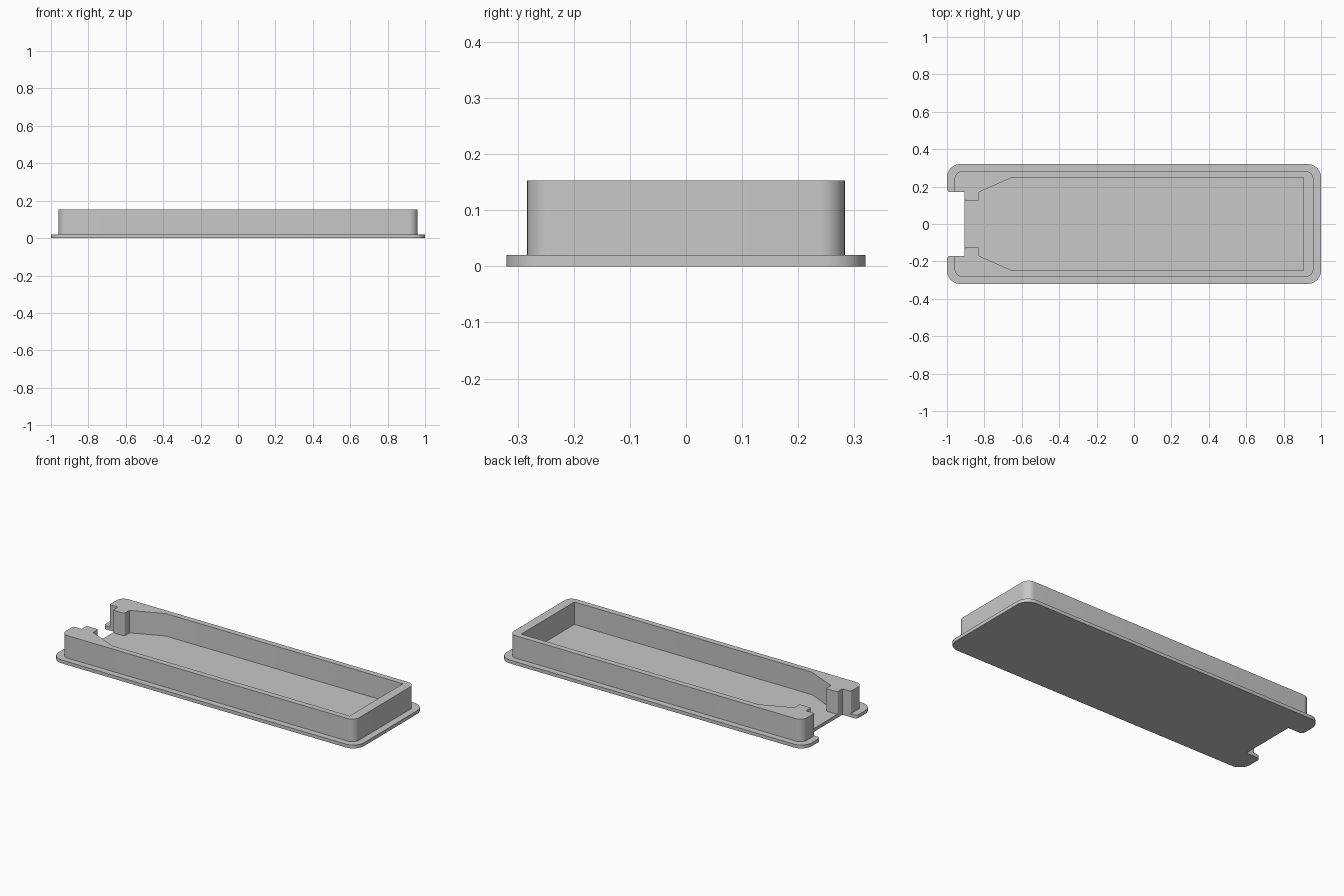
import bpy, bmesh, math
from mathutils import Vector

cube = bpy.data.objects.get("Cube")
if cube:
    bpy.data.objects.remove(cube, do_unlink=True)

PLATE_TOP, WALL_TOP = 0.02, 0.153

grey = bpy.data.materials.new("light grey")
grey.use_nodes = True
colour = (0.58, 0.58, 0.58, 1)
grey.diffuse_color = colour
grey.node_tree.nodes["Principled BSDF"].inputs["Base Color"].default_value = colour


def mirrored(half):
    """Close a half outline (x, y, corner radius) across the x axis."""
    return half + [(x, -y, r) for x, y, r in reversed(half)]


def rounded(corners, steps=8):
    """Replace each corner that has a radius with an arc."""
    points = []
    for i, (x, y, r) in enumerate(corners):
        p = Vector((x, y))
        if r == 0:
            points.append(p)
            continue
        a = (Vector(corners[i - 1][:2]) - p).normalized()
        b = (Vector(corners[(i + 1) % len(corners)][:2]) - p).normalized()
        half_angle = a.angle(b) / 2
        centre = p + (a + b).normalized() * r / math.sin(half_angle)
        start = (p + a * r / math.tan(half_angle) - centre).normalized()
        end = (p + b * r / math.tan(half_angle) - centre).normalized()
        for k in range(steps + 1):
            direction = start.lerp(end, k / steps).normalized()
            points.append(centre + direction * r)
    return points


def extrude_outline(name, corners, bottom, top):
    """Make a closed solid of the outline between two heights."""
    bm = bmesh.new()
    face = bm.faces.new([bm.verts.new((p.x, p.y, bottom)) for p in rounded(corners)])
    result = bmesh.ops.extrude_face_region(bm, geom=[face], use_keep_orig=True)
    verts = [v for v in result["geom"] if isinstance(v, bmesh.types.BMVert)]
    bmesh.ops.translate(bm, verts=verts, vec=(0, 0, top - bottom))
    bmesh.ops.recalc_face_normals(bm, faces=bm.faces)
    mesh = bpy.data.meshes.new(name)
    bm.to_mesh(mesh)
    bm.free()
    mesh.materials.append(grey)
    obj = bpy.data.objects.new(name, mesh)
    bpy.context.collection.objects.link(obj)
    bpy.ops.object.select_all(action="DESELECT")
    obj.select_set(True)
    bpy.context.view_layer.objects.active = obj
    bpy.ops.object.shade_smooth_by_angle(angle=math.radians(30))


# Flanged base with a notch in the open end
extrude_outline("base_plate", mirrored([
    (-0.905, 0.17, 0), (-1, 0.17, 0.02), (-1, 0.32, 0.07), (1, 0.32, 0.07),
]), 0, PLATE_TOP)

# Raised rim, open at the notch, with tapered clip posts at its ends
extrude_outline("rim_wall", mirrored([
    (0.96, 0.283, 0.045), (-0.96, 0.283, 0.045), (-0.96, 0.17, 0.008),
    (-0.905, 0.17, 0), (-0.905, 0.123, 0.008), (-0.83, 0.123, 0.008),
    (-0.83, 0.17, 0), (-0.65, 0.249, 0), (0.905, 0.249, 0),
]), PLATE_TOP, WALL_TOP)
